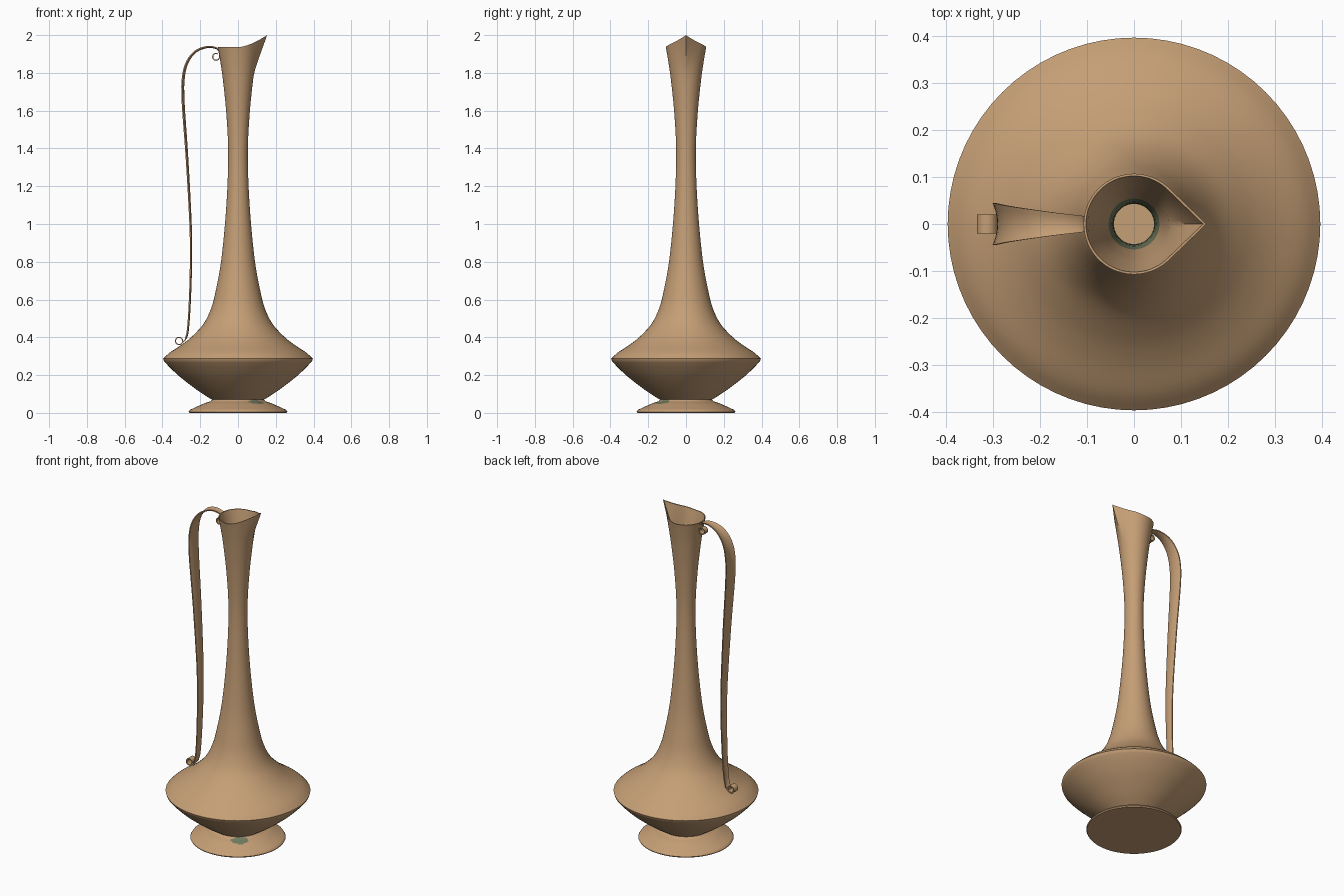
import bpy, bmesh, math
from mathutils import Vector

if "Cube" in bpy.data.objects:
    bpy.data.objects.remove(bpy.data.objects["Cube"])


def material(name, rgb):
    m = bpy.data.materials.new(name)
    m.diffuse_color = (*rgb, 1)
    m.use_nodes = True
    m.node_tree.nodes["Principled BSDF"].inputs["Base Color"].default_value = m.diffuse_color
    return m


CLAY = material("tan clay", (0.56, 0.345, 0.18))
GREEN = material("dull green", (0.17, 0.2, 0.115))
SEG = 72


def smooth_path(pts, n):
    """Catmull-Rom curve through tuples of any length."""
    P = [Vector(p) for p in pts]
    P = [P[0] * 2 - P[1]] + P + [P[-1] * 2 - P[-2]]
    out = []
    for i in range(1, len(P) - 2):
        a, b, c, d = P[i - 1:i + 3]
        for k in range(n):
            t = k / n
            out.append(0.5 * (2 * b + (c - a) * t + (2 * a - 5 * b + 4 * c - d) * t * t
                              + (3 * b - a - 3 * c + d) * t ** 3))
    return out + [P[-2]]


def finish(name, bm, angle):
    bmesh.ops.recalc_face_normals(bm, faces=bm.faces)
    me = bpy.data.meshes.new(name)
    bm.to_mesh(me)
    bm.free()
    me.materials.append(CLAY)
    me.materials.append(GREEN)
    ob = bpy.data.objects.new(name, me)
    bpy.context.collection.objects.link(ob)
    bpy.ops.object.select_all(action='DESELECT')
    ob.select_set(True)
    bpy.context.view_layer.objects.active = ob
    bpy.ops.object.shade_smooth_by_angle(angle=math.radians(angle))
    return ob


def lathe(profile, warp=lambda r, z, a: (r, z), green=lambda ring, c: False):
    """Revolve (r, z) points, capping both ends."""
    bm = bmesh.new()
    rings = []
    for r, z in profile:
        ring = []
        for i in range(SEG):
            a = math.remainder(2 * math.pi * i / SEG, 2 * math.pi)
            rr, zz = warp(r, z, a)
            ring.append(bm.verts.new((rr * math.cos(a), rr * math.sin(a), zz)))
        rings.append(ring)
    for j in range(len(rings) - 1):
        for i in range(SEG):
            k = (i + 1) % SEG
            f = bm.faces.new((rings[j][i], rings[j][k], rings[j + 1][k], rings[j + 1][i]))
            f.material_index = int(green(j, f.calc_center_median()))
    bm.faces.new(rings[0])
    bm.faces.new(rings[-1])
    return bm


# Flared foot with a small green oval at the front right
def foot_patch(ring, c):
    a = math.atan2(c.y, c.x) + math.radians(51)
    return c.z > 0.03 and (a / 0.31) ** 2 + ((math.hypot(c.x, c.y) - 0.16) / 0.025) ** 2 < 1


slope = smooth_path([(0.255, 0.016), (0.22, 0.032), (0.18, 0.05), (0.15, 0.06), (0.137, 0.07), (0.138, 0.085)], 5)
finish("foot", lathe([(0.257, 0.0), (0.261, 0.006)] + [tuple(p) for p in slope], green=foot_patch), 40)

# Vessel: lower bowl, shoulder, long neck, then an inner wall
bowl = smooth_path([(0.138, 0.07), (0.17, 0.09), (0.225, 0.127), (0.31, 0.193), (0.365, 0.245), (0.392, 0.275)], 4)
neck = smooth_path([(0.396, 0.287), (0.36, 0.32), (0.295, 0.363), (0.24, 0.408), (0.18, 0.475),
                    (0.14, 0.56), (0.115, 0.66), (0.09, 0.8), (0.069, 1.0), (0.056, 1.2),
                    (0.052, 1.4), (0.063, 1.6), (0.082, 1.78), (0.097, 1.88), (0.107, 1.936)], 4)
outer = [tuple(p) for p in bowl + neck]
inner = [(r - 0.009 + 0.004 * max(0, (z - 1.8) / 0.136), z + 0.004 * (z < 1.8))
         for r, z in reversed(outer)]


def spout(r, z, a):
    """Pull the rim into a raised, pointed lip towards +x."""
    t = max(0, min(1, (z - 1.78) / 0.156)) ** 1.5
    tip = math.radians(46)
    f = 1 / math.cos(tip - abs(a)) if abs(a) < tip else 1
    r *= 1 + (f - 1) * t
    return r, z + 0.064 * t * max(0, r * math.cos(a) / 0.154) ** 1.6


def inner_green(ring, c):
    return ring >= len(outer) and 1.0 < c.z < 1.6


finish("vessel", lathe(outer + inner, spout, inner_green), 40)


# Handle: cupped, tapering ribbon with a scroll at each end; points are x, z, half width
def scroll(cx, cz, r, start, end, w):
    n = 10
    return [(cx + r * math.cos(math.radians(start + (end - start) * i / n)),
             cz + r * math.sin(math.radians(start + (end - start) * i / n)), w) for i in range(n + 1)]


path = scroll(-0.116, 1.885, 0.018, 60, 360, 0.015)[::1]
path += [(-0.102, 1.918, 0.016), (-0.125, 1.932, 0.019), (-0.165, 1.934, 0.024), (-0.22, 1.912, 0.032),
         (-0.262, 1.86, 0.039), (-0.284, 1.78, 0.044), (-0.286, 1.65, 0.044), (-0.266, 1.35, 0.037),
         (-0.248, 1.0, 0.03), (-0.246, 0.8, 0.027), (-0.252, 0.6, 0.024), (-0.261, 0.46, 0.022),
         (-0.272, 0.4, 0.021)]
path += scroll(-0.312, 0.381, 0.019, -50, -380, 0.02)
pts = smooth_path(path, 4)
bm = bmesh.new()
sections = []
for i, p in enumerate(pts):
    d = pts[min(i + 1, len(pts) - 1)] - pts[max(i - 1, 0)]
    n = Vector((d.y, -d.x)).normalized()
    cup = 0.22 * p.z if 11 <= i / 4 <= 23 else 0.0
    sec = []
    for side, us in ((0.003, range(-3, 4)), (-0.003, range(3, -4, -1))):
        for u in us:
            h = side + cup * (u / 3) ** 2
            sec.append(bm.verts.new((p.x + n.x * h, p.z * u / 3, p.y + n.y * h)))
    sections.append(sec)
for s, t in zip(sections, sections[1:]):
    for k in range(len(s)):
        m = (k + 1) % len(s)
        bm.faces.new((s[k], s[m], t[m], t[k]))
bm.faces.new(sections[0])
bm.faces.new(sections[-1])
finish("handle", bm, 40)
